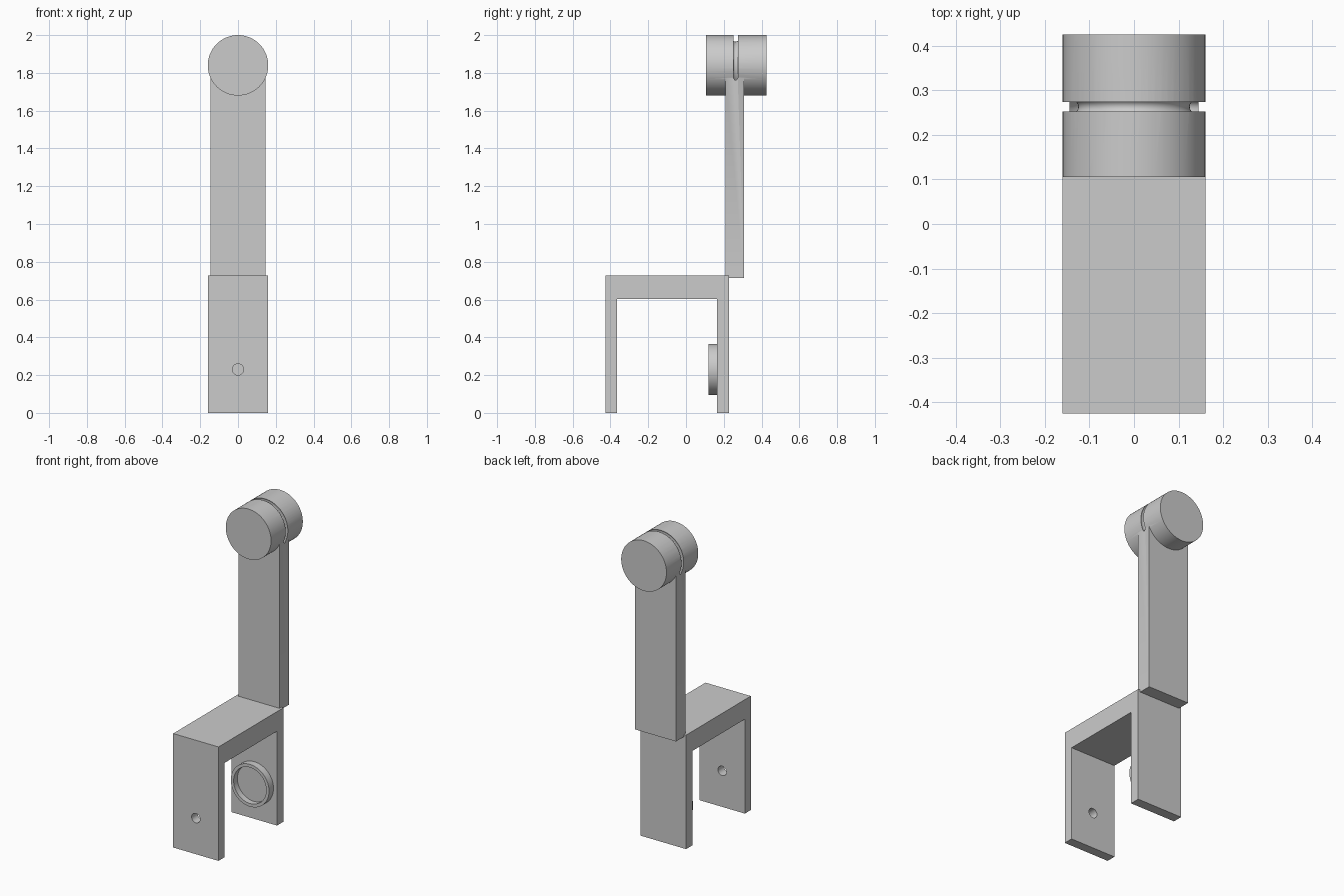
import bpy
import bmesh
import math
from mathutils import Matrix, Vector

if "Cube" in bpy.data.objects:
    bpy.data.objects.remove(bpy.data.objects["Cube"], do_unlink=True)

grey = bpy.data.materials.new("mid grey")
grey.use_nodes = True
colour = (0.6, 0.6, 0.6, 1)
grey.diffuse_color = colour
grey.node_tree.nodes["Principled BSDF"].inputs["Base Color"].default_value = colour


def finish(name, bm):
    bmesh.ops.recalc_face_normals(bm, faces=bm.faces)
    mesh = bpy.data.meshes.new(name)
    bm.to_mesh(mesh)
    bm.free()
    mesh.materials.append(grey)
    ob = bpy.data.objects.new(name, mesh)
    bpy.context.collection.objects.link(ob)
    return ob


def extrude_x(name, profile, half_width):
    """Extrude a (y, z) outline across the width."""
    bm = bmesh.new()
    face = bm.faces.new([bm.verts.new((-half_width, y, z)) for y, z in profile])
    new = bmesh.ops.extrude_face_region(bm, geom=[face])["geom"]
    verts = [v for v in new if isinstance(v, bmesh.types.BMVert)]
    bmesh.ops.translate(bm, verts=verts, vec=(2 * half_width, 0, 0))
    return finish(name, bm)


def revolve_y(name, profile, z, steps=64):
    """Turn a closed (radius, y) outline around a front-to-back axis."""
    bm = bmesh.new()
    verts = [bm.verts.new((r, y, 0)) for r, y in profile]
    edges = [bm.edges.new((a, b)) for a, b in zip(verts, verts[1:] + verts[:1])
             if a.co.x > 0 or b.co.x > 0]
    bmesh.ops.spin(bm, geom=verts + edges, cent=(0, 0, 0), axis=(0, 1, 0),
                   angle=math.tau, steps=steps)
    bmesh.ops.remove_doubles(bm, verts=bm.verts, dist=0.00005)
    bmesh.ops.transform(bm, matrix=Matrix.Translation(Vector((0, 0, z))), verts=bm.verts)
    return finish(name, bm)


def combine(target, tool, operation):
    bpy.context.view_layer.objects.active = target
    mod = target.modifiers.new("combine", "BOOLEAN")
    mod.operation = operation
    mod.solver = "EXACT"
    mod.object = tool
    bpy.ops.object.modifier_apply(modifier=mod.name)
    bpy.data.objects.remove(tool, do_unlink=True)


def smooth(ob):
    bpy.ops.object.select_all(action="DESELECT")
    ob.select_set(True)
    bpy.context.view_layer.objects.active = ob
    bpy.ops.object.shade_smooth_by_angle(angle=math.radians(30))


# Upside-down U bracket with a drilled front leg
front, back, top, roof = -0.425, 0.228, 0.727, 0.602
bracket = extrude_x("bracket", [(front, 0), (front, top), (back, top), (back, 0),
                                (0.165, 0), (0.165, roof), (-0.365, roof), (-0.365, 0)], 0.16)
drill = revolve_y("drill", [(0, -0.5), (0.03, -0.5), (0.03, -0.3), (0, -0.3)], 0.23, 32)
combine(bracket, drill, "DIFFERENCE")
smooth(bracket)

# Shallow round cup on the inside of the back leg
cup = revolve_y("cup", [(0, 0.168), (0.135, 0.168), (0.135, 0.12), (0.115, 0.12),
                        (0.115, 0.158), (0, 0.158)], 0.23)
smooth(cup)

# Upright post joined to the roller, with a round-bottomed ring groove
roller_z = 1.84
post = extrude_x("post_and_roller", [(0.21, 0.713), (0.21, 1.79), (0.308, 1.79), (0.308, 0.713)], 0.145)
roller = revolve_y("roller", [(0, 0.105), (0.16, 0.105), (0.16, 0.425), (0, 0.425)], roller_z)
combine(post, roller, "UNION")

half, mid = 0.015, 0.263
arc = [math.pi * i / 8 for i in range(9)]
ring = [(0.14 - half * math.sin(a), mid + half * math.cos(a)) for a in arc]
ring += [(0.15 + half * math.sin(a), mid - half * math.cos(a)) for a in arc]
groove = revolve_y("groove_cutter", ring, roller_z)
combine(post, groove, "DIFFERENCE")
smooth(post)
